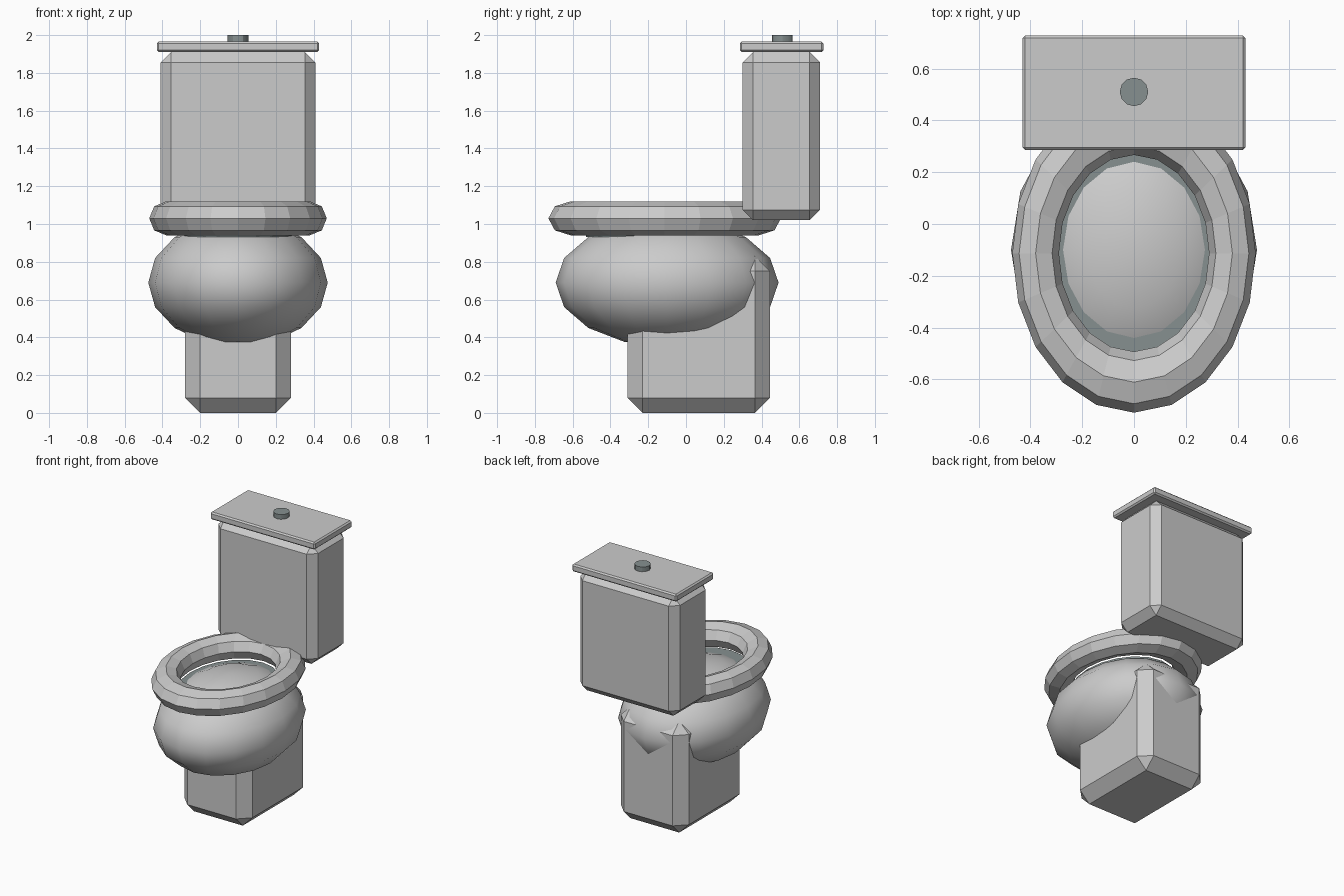
import bpy

if "Cube" in bpy.data.objects:
    bpy.data.objects.remove(bpy.data.objects["Cube"])


def finish(name, mat=None):
    ob = bpy.context.object
    ob.name = name
    bpy.ops.object.transform_apply(location=False, rotation=False, scale=True)
    if mat:
        ob.data.materials.append(mat)
    return ob


def chamfered_box(name, lo, hi, chamfer):
    centre = [(a + b) / 2 for a, b in zip(lo, hi)]
    bpy.ops.mesh.primitive_cube_add(size=1, location=centre)
    bpy.context.object.scale = [b - a for a, b in zip(lo, hi)]
    ob = finish(name)
    mod = ob.modifiers.new("chamfer", 'BEVEL')
    mod.width = chamfer
    mod.segments = 1
    mod.limit_method = 'NONE'
    return ob


def disc(name, location, rx, ry, depth, sides, mat):
    bpy.ops.mesh.primitive_cylinder_add(vertices=sides, radius=1, depth=depth, location=location)
    bpy.context.object.scale = (rx, ry, 1)
    return finish(name, mat)


dark = bpy.data.materials.new("dark_grey")
dark.diffuse_color = (0.24, 0.28, 0.28, 1)
dark.use_nodes = True
dark.node_tree.nodes["Principled BSDF"].inputs["Base Color"].default_value = dark.diffuse_color

# Chamfered boxes: pedestal, tank and tank lid
chamfered_box("pedestal", (-0.28, -0.31, 0), (0.28, 0.445, 0.83), 0.08)
chamfered_box("tank", (-0.41, 0.30, 1.02), (0.41, 0.71, 1.91), 0.055)
chamfered_box("tank_lid", (-0.43, 0.285, 1.91), (0.43, 0.728, 1.965), 0.01)

# Smooth bowl
bpy.ops.mesh.primitive_uv_sphere_add(segments=16, ring_count=8, radius=1, location=(0, -0.10, 0.69))
bpy.context.object.scale = (0.475, 0.59, 0.34)
finish("bowl")
bpy.ops.object.shade_smooth()

# Faceted oval seat
bpy.ops.mesh.primitive_torus_add(major_segments=20, minor_segments=8, major_radius=0.38,
                                 minor_radius=0.09, location=(0, -0.113, 1.03))
bpy.context.object.scale = (1, 1.31, 1)
finish("seat")

# Dark rim showing between bowl and seat
disc("inner_rim", (0, -0.12, 0.945), 0.31, 0.41, 0.03, 20, dark)

# Flush button
disc("flush_button", (0, 0.51, 1.98), 0.055, 0.055, 0.04, 12, dark)
bpy.ops.object.shade_smooth_by_angle()
